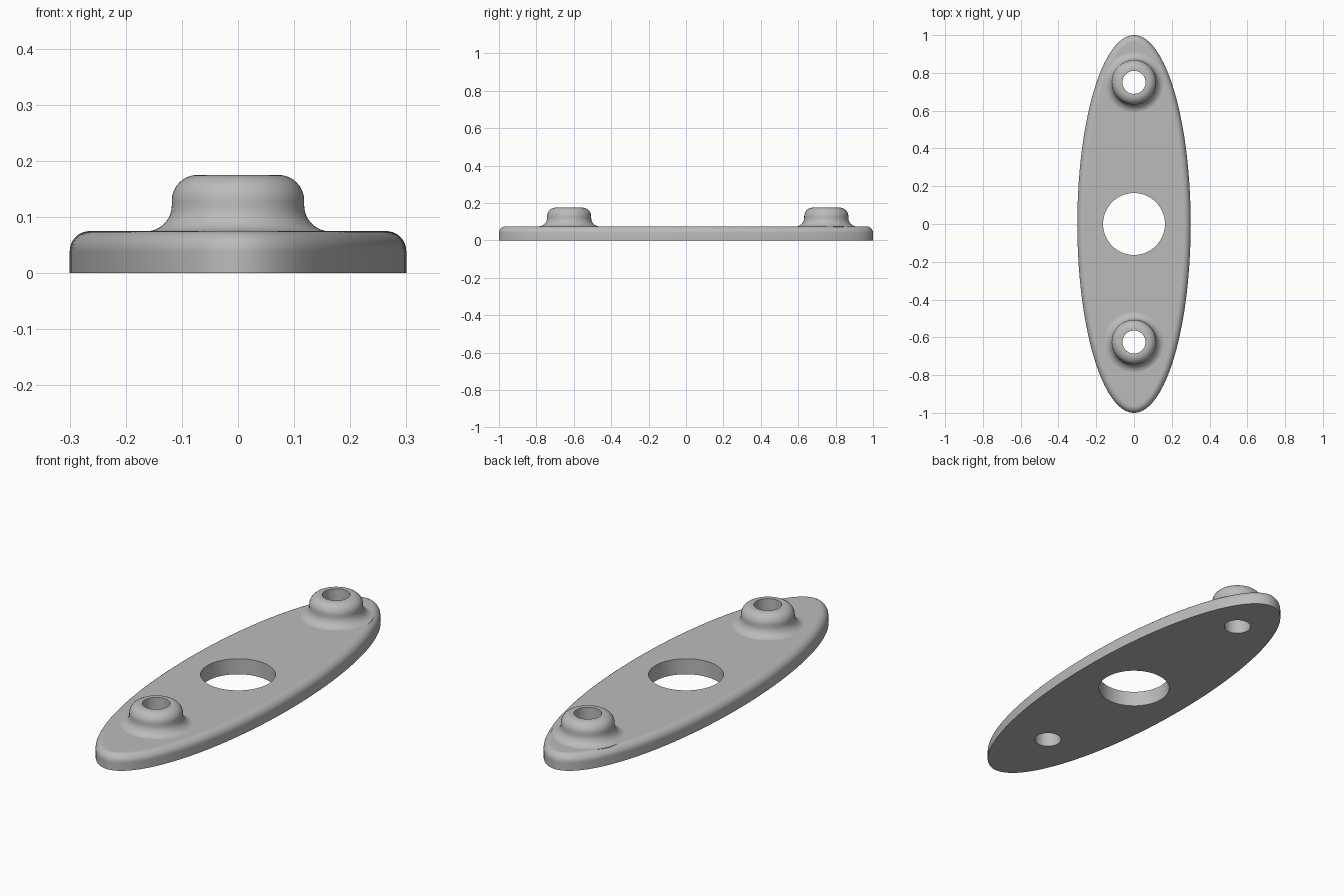
import bpy
import bmesh
from math import cos, sin, pi, radians, hypot

cube = bpy.data.objects.get("Cube")
if cube:
    bpy.data.objects.remove(cube)

HALF_X, HALF_Y, THICK, EDGE = 0.3, 1.0, 0.075, 0.036
TOP, BOSS_R, BORE_R, FILLET = 0.175, 0.118, 0.061, 0.046
BOSS_Y = (-0.625, 0.75)

grey = bpy.data.materials.new("light grey")
grey.use_nodes = True
colour = (0.5, 0.5, 0.5, 1)
grey.diffuse_color = colour
grey.node_tree.nodes["Principled BSDF"].inputs["Base Color"].default_value = colour


def stack(name, rings):
    """Closed solid skinned over rings of points, lowest ring first."""
    bm = bmesh.new()
    loops = [[bm.verts.new(p) for p in ring] for ring in rings]
    n = len(loops[0])
    for low, high in zip(loops, loops[1:]):
        for i in range(n):
            j = (i + 1) % n
            bm.faces.new((low[i], low[j], high[j], high[i]))
    bm.faces.new(loops[0][::-1])
    bm.faces.new(loops[-1])
    bmesh.ops.recalc_face_normals(bm, faces=bm.faces)
    mesh = bpy.data.meshes.new(name)
    bm.to_mesh(mesh)
    bm.free()
    mesh.materials.append(grey)
    ob = bpy.data.objects.new(name, mesh)
    bpy.context.collection.objects.link(ob)
    return ob


def ellipse_ring(inset, z, n=160):
    """Ellipse outline moved inward along its normals."""
    ring = []
    for i in range(n):
        t = 2 * pi * i / n
        nx, ny = cos(t) / HALF_X, sin(t) / HALF_Y
        k = inset / hypot(nx, ny)
        ring.append((HALF_X * cos(t) - nx * k, HALF_Y * sin(t) - ny * k, z))
    return ring


def lathe(name, profile, y, n=64):
    return stack(name, [[(r * cos(2 * pi * i / n), y + r * sin(2 * pi * i / n), z)
                         for i in range(n)] for r, z in profile])


def combine(target, tool, operation):
    mod = target.modifiers.new(operation.lower(), "BOOLEAN")
    mod.operation, mod.solver, mod.object = operation, "EXACT", tool
    bpy.context.view_layer.objects.active = target
    bpy.ops.object.modifier_apply(modifier=mod.name)
    bpy.data.objects.remove(tool)


STEPS = 8
arc = [pi / 2 * i / STEPS for i in range(STEPS + 1)]

# Oval plate with a rounded upper edge
plate = stack("mounting_plate", [ellipse_ring(0, 0)] + [
    ellipse_ring(EDGE * (1 - cos(a)), THICK - EDGE + EDGE * sin(a)) for a in arc])

# Round bosses: flared foot, straight wall, rounded rim
foot = [(BOSS_R + FILLET * (1 - sin(a)), THICK - 0.0005 + FILLET * (1 - cos(a))) for a in arc]
rim = [(BOSS_R - FILLET * (1 - cos(a)), TOP - FILLET * (1 - sin(a))) for a in arc]
profile = [(BOSS_R + FILLET, THICK / 2)] + foot + rim
for y in BOSS_Y:
    combine(plate, lathe("boss", profile, y), "UNION")

# Through holes: two bores and the large centre hole
for y, r in ((BOSS_Y[0], BORE_R), (BOSS_Y[1], BORE_R), (0, 0.164)):
    cutter = lathe("hole_cutter", [(r, -0.1), (r, 0.3)], y)
    cutter.hide_render = True
    combine(plate, cutter, "DIFFERENCE")

# Smooth shading with crisp hole and base edges
bpy.ops.object.select_all(action="DESELECT")
plate.select_set(True)
bpy.context.view_layer.objects.active = plate
bpy.ops.object.shade_smooth_by_angle(angle=radians(30))
weighted = plate.modifiers.new("weighted_normals", "WEIGHTED_NORMAL")
weighted.keep_sharp = True
